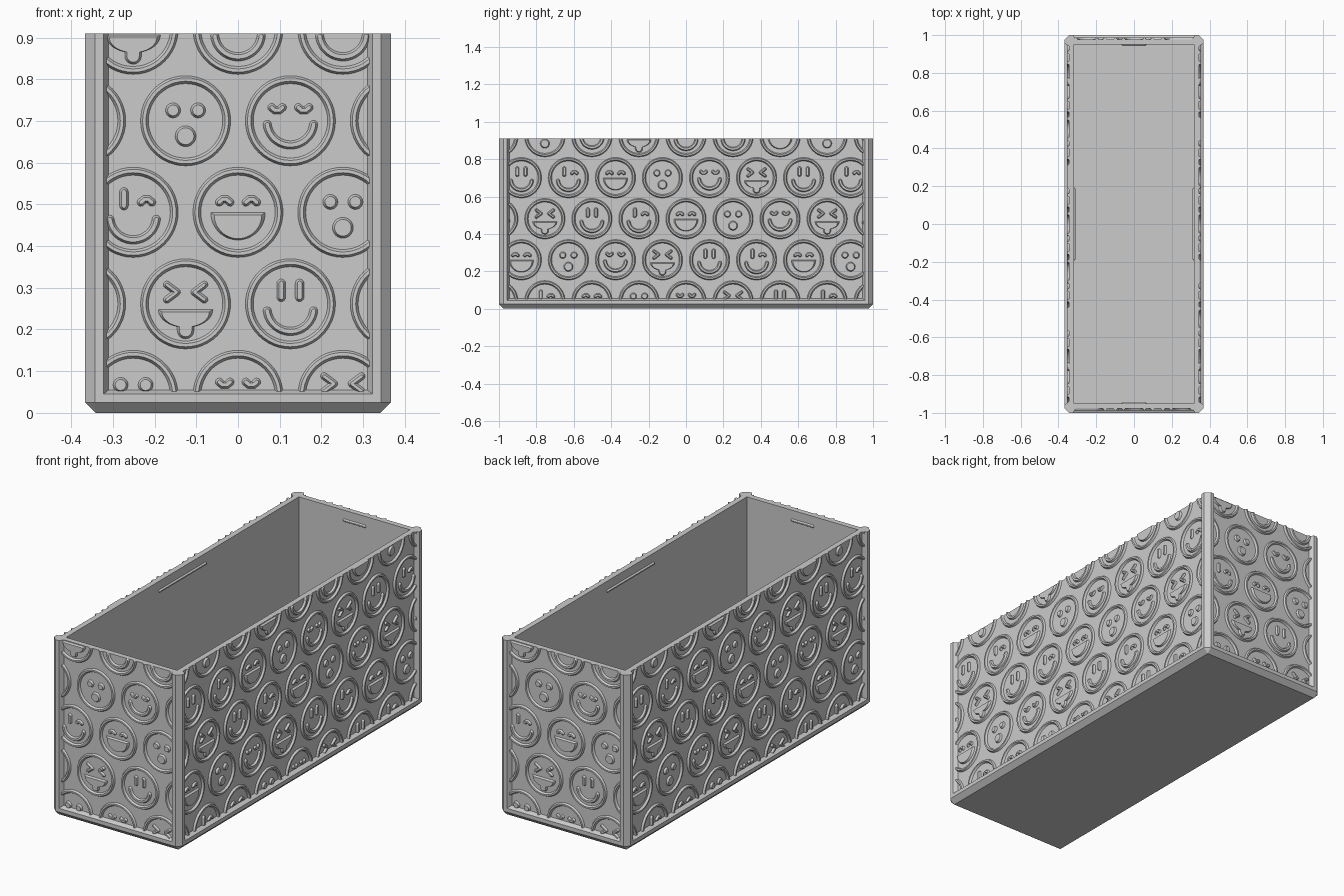
import bpy
import bmesh
from math import sin, cos, pi, radians, atan2
from mathutils import Matrix, Vector

if "Cube" in bpy.data.objects:
    bpy.data.objects.remove(bpy.data.objects["Cube"], do_unlink=True)

grey = bpy.data.materials.new("plain grey")
grey.use_nodes = True
grey.diffuse_color = (0.6, 0.6, 0.6, 1)
grey.node_tree.nodes["Principled BSDF"].inputs["Base Color"].default_value = (0.6, 0.6, 0.6, 1)

TOP = 0.91
PANEL = (0.345, 0.978)      # distance of the recessed panels from the centre
INNER = (0.317, 0.95)       # half size of the cavity
RELIEF = 0.01               # height of the raised pattern
BEVEL = 0.006


def finish(bm, name, matrix=Matrix()):
    bmesh.ops.recalc_face_normals(bm, faces=bm.faces)
    mesh = bpy.data.meshes.new(name)
    bm.to_mesh(mesh)
    bm.free()
    mesh.materials.append(grey)
    obj = bpy.data.objects.new(name, mesh)
    obj.matrix_world = matrix
    bpy.context.collection.objects.link(obj)
    return obj


def bridge(bm, a, b):
    for i in range(len(a)):
        j = (i + 1) % len(a)
        bm.faces.new((a[i], a[j], b[j], b[i]))


# ---- box body: one corner outline per layer, mirrored to four corners ----
def build_box():
    recess = [(0.31, PANEL[1]), (0.323, 1), (0.343, 1),
              (0.367, 0.976), (0.367, 0.956), (PANEL[0], 0.943)]
    frame = [recess[1]] + recess[1:5] + [recess[4]]
    layers = [([(0.342, 0.975)] * 6, 0), (frame, 0.025), (frame, 0.045),
              (recess, 0.055), (recess, TOP), ([INNER] * 6, TOP), ([INNER] * 6, 0.03)]
    bm = bmesh.new()
    rings = []
    for corner, z in layers:
        ring = []
        for sx, sy in ((1, -1), (1, 1), (-1, 1), (-1, -1)):
            pts = corner if sx * sy < 0 else corner[::-1]
            ring += [bm.verts.new((sx * x, sy * y, z)) for x, y in pts]
        rings.append(ring)
    for a, b in zip(rings, rings[1:]):
        bridge(bm, a, b)
    bm.faces.new(rings[0])
    bm.faces.new(rings[-1])
    bmesh.ops.remove_doubles(bm, verts=bm.verts, dist=0.0001)
    finish(bm, "box_body")


# ---- relief helpers: u across, v up, raised towards -y ----
def loop(bm, pts, h):
    return [bm.verts.new((u, -h, v)) for u, v in pts]


def solid(bm, outer, inner, h=RELIEF):
    a, b = loop(bm, outer, -0.002), loop(bm, inner, h)
    bridge(bm, a, b)
    bm.faces.new(a)
    bm.faces.new(b)


def arc(c, r, a0, a1, n, squash=1):
    return [(c[0] + r * cos(radians(a0 + (a1 - a0) * i / n)),
             c[1] + squash * r * sin(radians(a0 + (a1 - a0) * i / n))) for i in range(n + 1)]


def outline(path, r):
    """Closed outline around a path, with round ends."""
    left, right, angles = [], [], []
    for i, p in enumerate(path):
        q0, q1 = path[max(i - 1, 0)], path[min(i + 1, len(path) - 1)]
        t = atan2(q1[1] - q0[1], q1[0] - q0[0])
        angles.append(t)
        n = (-sin(t) * r, cos(t) * r)
        left.append((p[0] + n[0], p[1] + n[1]))
        right.append((p[0] - n[0], p[1] - n[1]))
    end, start = angles[-1] * 180 / pi, angles[0] * 180 / pi
    return (right + arc(path[-1], r, end - 90, end + 90, 8)[1:-1]
            + left[::-1] + arc(path[0], r, start + 90, start + 270, 8)[1:-1])


def stroke(bm, c, path, r=0.0115, h=RELIEF):
    path = [(c[0] + u, c[1] + v) for u, v in path]
    solid(bm, outline(path, r), outline(path, r - BEVEL), h)


def dot(bm, c, u, v, r):
    c = (c[0] + u, c[1] + v)
    solid(bm, arc(c, r, 0, 345, 23), arc(c, r - BEVEL, 0, 345, 23))


def half_disc(bm, c, v, squash):
    solid(bm, arc((c[0], c[1] + v), 0.067, 180, 360, 24, squash),
          arc((c[0], c[1] + v - BEVEL), 0.057, 180, 360, 24, squash))


def rim(bm, c):
    loops = [loop(bm, arc(c, r, 0, 352.5, 47), h) for r, h in
             ((0.109, -0.002), (0.103, RELIEF), (0.095, RELIEF), (0.088, -0.002))]
    for i in range(4):
        bridge(bm, loops[i], loops[(i + 1) % 4])


# ---- the six faces ----
def tall_eye(bm, c, side):
    stroke(bm, c, [(side * 0.022, 0.049), (side * 0.022, 0.016)])


def arch_eye(bm, c, side, up=1):
    stroke(bm, c, [(side * u, 0.028 + up * v) for u, v in
                   ((0.045, -0.004), (0.037, 0.003), (0.027, 0.003), (0.019, -0.004))], 0.0105)


def mouth_curve(bm, c, v=-0.01):
    stroke(bm, c, arc((0, v), 0.056, 187, 353, 24), 0.011)


def smile(bm, c):
    for s in (-1, 1):
        tall_eye(bm, c, s)
    mouth_curve(bm, c)


def wink(bm, c):
    tall_eye(bm, c, -1)
    arch_eye(bm, c, 1)
    mouth_curve(bm, c)


def grin(bm, c):
    for s in (-1, 1):
        arch_eye(bm, c, s)
    half_disc(bm, c, 0, 1)


def surprise(bm, c):
    for s in (-1, 1):
        dot(bm, c, s * 0.03, 0.025, 0.019)
    dot(bm, c, 0, -0.037, 0.026)


def content(bm, c):
    for s in (-1, 1):
        arch_eye(bm, c, s, -1)
    mouth_curve(bm, c, -0.002)


def tongue_out(bm, c):
    for s in (-1, 1):
        for v in (0.046, 0.01):
            stroke(bm, c, [(s * 0.045, v), (s * 0.021, 0.028)], 0.0095)
    half_disc(bm, c, -0.013, 0.65)
    stroke(bm, c, [(0, -0.05), (0, -0.064)], 0.021)


FACES = (smile, wink, grin, surprise, content, tongue_out)
ROW_START = (4, 0, 2, 4, 0)


# ---- one wall's pattern, trimmed to its panel ----
def build_relief(name, half, matrix):
    bm = bmesh.new()
    step = 0.2515
    for row, first in enumerate(ROW_START):
        for k in range(-5, 5):
            c = ((k + 0.5 * (row % 2)) * step, 0.042 + 0.2195 * row)
            if abs(c[0]) < half + 0.1:
                rim(bm, c)
                FACES[(first + k) % 6](bm, c)
    bmesh.ops.triangulate(bm, faces=bm.faces)
    for co, no in (((half, 0, 0), (1, 0, 0)), ((-half, 0, 0), (-1, 0, 0)),
                   ((0, 0, TOP), (0, 0, 1)), ((0, 0, 0.051), (0, 0, -1))):
        bmesh.ops.bisect_plane(bm, geom=bm.verts[:] + bm.edges[:] + bm.faces[:],
                               plane_co=Vector(co), plane_no=Vector(no), clear_outer=True)
        bmesh.ops.holes_fill(bm, edges=[e for e in bm.edges if e.is_boundary], sides=0)
    finish(bm, name, matrix)


# ---- thin catch ridge inside each wall ----
def build_ridge(name, half, matrix):
    bm = bmesh.new()
    stroke(bm, (0, 0.858), [(-half, 0), (half, 0)], 0.009, 0.008)
    finish(bm, name, matrix)


build_box()
for i, side in enumerate(("front", "right", "back", "left")):
    turn = Matrix.Rotation(i * pi / 2, 4, "Z")
    is_long = i % 2
    build_relief(side + "_face_pattern", 0.949 if is_long else 0.316,
                 turn @ Matrix.Translation((0, -PANEL[1 - is_long], 0)))
    build_ridge(side + "_inner_ridge", 0.185 if is_long else 0.058,
                turn @ Matrix.Translation((0, INNER[1 - is_long], 0)))
